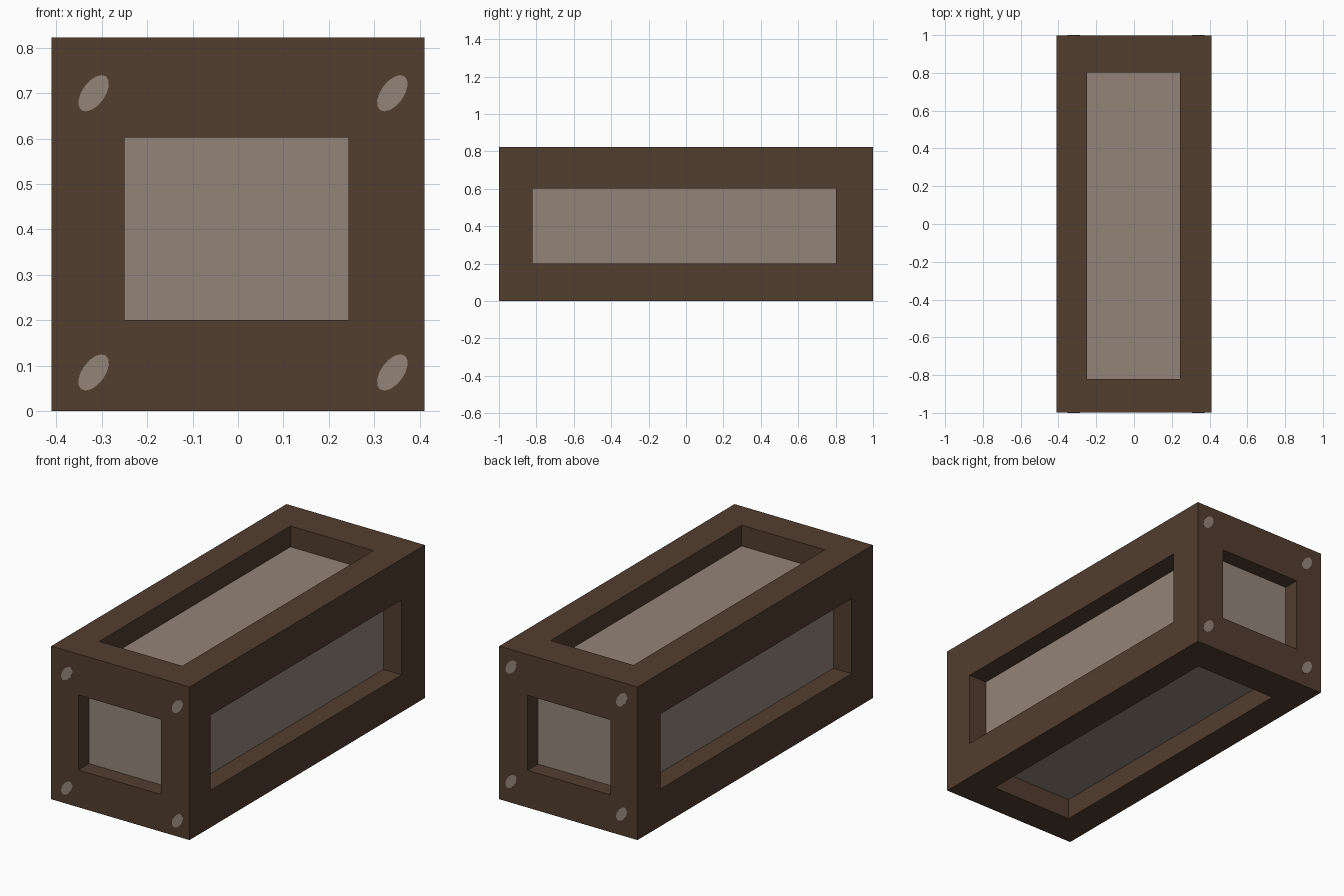
import bpy, bmesh, math
from mathutils import Vector

if "Cube" in bpy.data.objects:
    bpy.data.objects.remove(bpy.data.objects["Cube"])


def material(name, rgb):
    m = bpy.data.materials.new(name)
    m.diffuse_color = (*rgb, 1.0)
    m.use_nodes = True
    m.node_tree.nodes["Principled BSDF"].inputs["Base Color"].default_value = m.diffuse_color
    return m


dark_wood = material("dark brown wood", (0.084, 0.047, 0.028))
light_wood = material("light taupe", (0.296, 0.235, 0.188))


def add_object(name, bm, mat):
    bmesh.ops.recalc_face_normals(bm, faces=bm.faces)
    mesh = bpy.data.meshes.new(name)
    bm.to_mesh(mesh)
    bm.free()
    mesh.materials.append(mat)
    ob = bpy.data.objects.new(name, mesh)
    bpy.context.collection.objects.link(ob)
    return ob


def box_bm(lo, hi):
    bm = bmesh.new()
    bmesh.ops.create_cube(bm, size=1)
    for v in bm.verts:
        v.co = Vector(hi[i] if v.co[i] > 0 else lo[i] for i in range(3))
    return bm


# Low and high limits (x, y, z) of the outside, the openings and the panels
OUT = ((-0.411, -0.999, 0.0), (0.411, 0.999, 0.823))
HOLE = ((-0.25, -0.82, 0.2), (0.243, 0.803, 0.603))
CORE = ((-0.302, -0.908, 0.112), (0.302, 0.91, 0.711))

# Frame: box with a recessed rectangular opening in every side
bm = box_bm(*OUT)
sides = []
for f in bm.faces:
    axis = max(range(3), key=lambda i: abs(f.normal[i]))
    sides.append((f, axis, 1 if f.normal[axis] > 0 else 0))
for depth in (OUT, CORE):
    bmesh.ops.inset_individual(bm, faces=[s[0] for s in sides], thickness=0.03)
    for f, axis, end in sides:
        centre = f.calc_center_median()
        for v in f.verts:
            v.co = Vector(depth[end][i] if i == axis
                          else HOLE[1 if v.co[i] > centre[i] else 0][i]
                          for i in range(3))
bmesh.ops.delete(bm, geom=[s[0] for s in sides], context='FACES_ONLY')
add_object("frame", bm, dark_wood)

# Inner box forming the recessed panels
add_object("inner_panels", box_bm(*CORE), light_wood)


# Peg ends: thin slanted ovals in the corners of both ends
def peg_end(name, x, z, side):
    bm = bmesh.new()
    bmesh.ops.create_cone(bm, cap_ends=True, segments=16,
                          radius1=1, radius2=1, depth=1)
    a = math.radians(54)
    for v in bm.verts:
        u, w = v.co.x * 0.046, v.co.y * 0.025
        dx = u * math.cos(a) - w * math.sin(a)
        dz = u * math.sin(a) + w * math.cos(a)
        v.co = Vector((x - side * dx, side * (0.9965 + v.co.z * 0.007), z + dz))
    add_object(name, bm, light_wood)


for end, side, lift in (("front", -1, 0.0), ("back", 1, 0.03)):
    for hname, x in (("left", -0.318), ("right", 0.34)):
        for vname, z in (("lower", 0.085), ("upper", 0.70)):
            peg_end(f"{end}_{vname}_{hname}_peg", x, z + lift, side)
